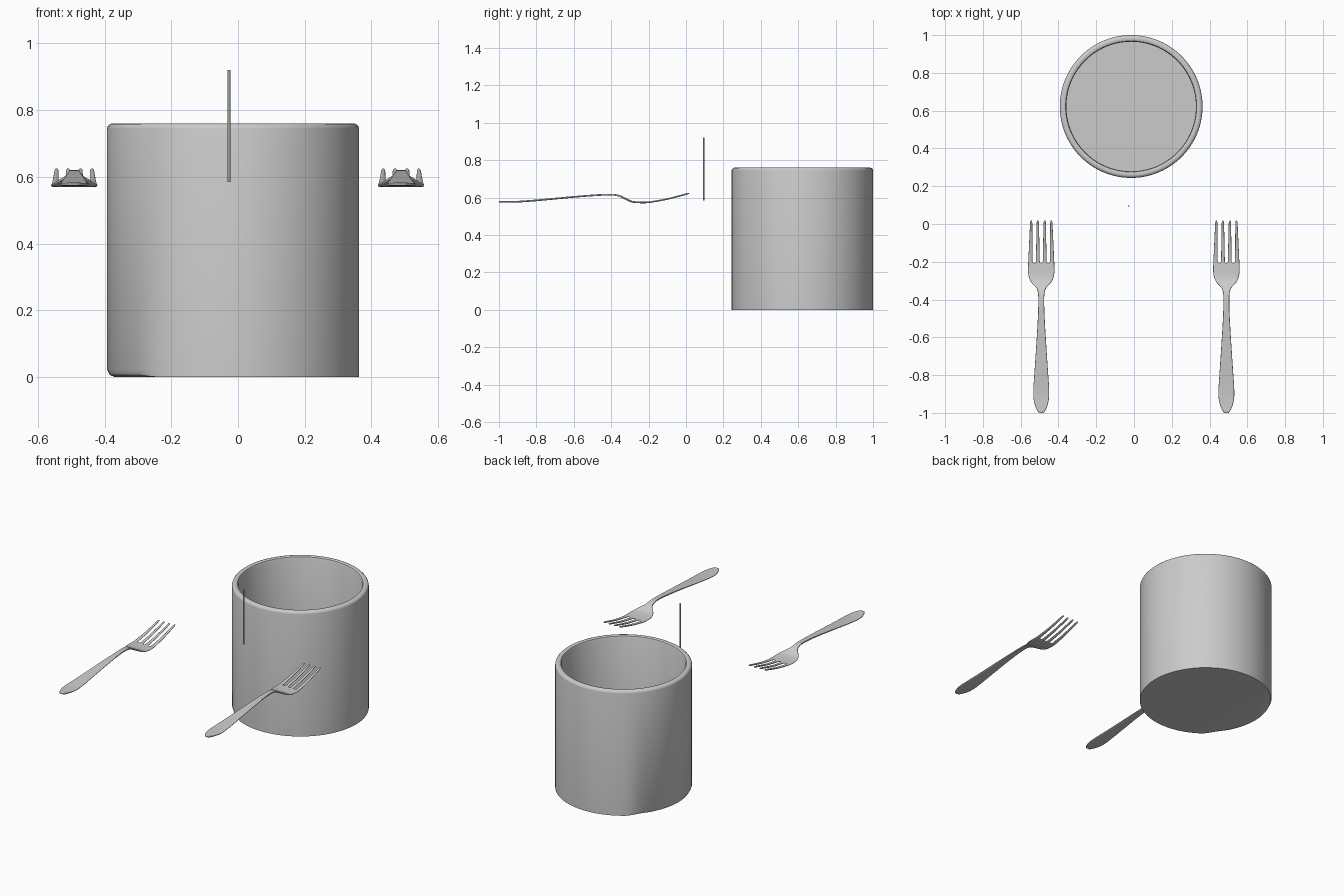
import bpy, bmesh, math

if "Cube" in bpy.data.objects:
    bpy.data.objects.remove(bpy.data.objects["Cube"])


def make_object(name, bm, angle=40):
    bmesh.ops.recalc_face_normals(bm, faces=bm.faces)
    mesh = bpy.data.meshes.new(name)
    bm.to_mesh(mesh)
    bm.free()
    obj = bpy.data.objects.new(name, mesh)
    bpy.context.collection.objects.link(obj)
    bpy.ops.object.select_all(action='DESELECT')
    obj.select_set(True)
    bpy.context.view_layer.objects.active = obj
    bpy.ops.object.shade_smooth_by_angle(angle=math.radians(angle))
    return obj


def interp(table, y):
    # piecewise linear lookup in (y, value) pairs
    for (y0, a), (y1, b) in zip(table, table[1:]):
        if y <= y1:
            return a + (b - a) * max(0, (y - y0) / (y1 - y0))
    return table[-1][1]


# Cup: hollow lathed wall with rounded lip
R, RI, H = 0.378, 0.343, 0.76
SEG = 96
profile = [(R - 0.022, 0.0), (R, 0.0), (R, 0.022), (R, H - 0.016), (R - 0.002, H - 0.008),
           (R - 0.008, H - 0.002), (R - 0.015, H), (RI + 0.012, H), (RI + 0.004, H - 0.003),
           (RI, H - 0.012), (RI, 0.04)]
bm = bmesh.new()
rings = []
for i, (r, z) in enumerate(profile):
    ring = []
    for s in range(SEG):
        a = 2 * math.pi * s / SEG
        rr, zz = r, z
        if i == 1:  # worn bottom corner on the left side
            wear = min(1, max(0, (math.radians(52) - abs(a - math.pi)) / 0.2))
            rr, zz = r - 0.008 * wear, z + 0.006 * wear
        ring.append(bm.verts.new((-0.015 + rr * math.cos(a), 0.622 + rr * math.sin(a), zz)))
    rings.append(ring)
for a, b in zip(rings, rings[1:]):
    for s in range(SEG):
        t = (s + 1) % SEG
        bm.faces.new((a[s], a[t], b[t], b[s]))
bm.faces.new(rings[0])
bm.faces.new(rings[-1])
make_object("cup", bm)

# Thin upright stick
bm = bmesh.new()
bmesh.ops.create_cone(bm, cap_ends=True, segments=12, radius1=0.004, radius2=0.004, depth=0.335)
bmesh.ops.translate(bm, verts=bm.verts, vec=(-0.027, 0.095, 0.7525))
make_object("stick", bm)

# Fork outline (half width) and side curve (height) along y
width = [(-1.002, 0.012), (-0.985, 0.024), (-0.95, 0.038), (-0.91, 0.044), (-0.86, 0.042),
         (-0.75, 0.034), (-0.6, 0.024), (-0.48, 0.017), (-0.4, 0.015), (-0.36, 0.017),
         (-0.335, 0.026), (-0.318, 0.047), (-0.295, 0.063), (-0.265, 0.071), (-0.235, 0.071),
         (-0.205, 0.070)]
height = [(-1.002, 0.578), (-0.9, 0.577), (-0.8, 0.584), (-0.7, 0.594), (-0.6, 0.604),
          (-0.5, 0.612), (-0.4, 0.617), (-0.36, 0.612), (-0.32, 0.592), (-0.295, 0.578),
          (-0.25, 0.573), (-0.2, 0.574), (-0.1, 0.591), (0.022, 0.624)]
root = [-0.070, -0.045, -0.029, -0.007, 0.007, 0.029, 0.045, 0.070]
tip = [-0.059, -0.047, -0.025, -0.012, 0.012, 0.025, 0.047, 0.059]
tine_y = [-0.195, -0.16, -0.11, -0.06, -0.01, 0.022]


def fork(name, cx):
    bm = bmesh.new()
    rows = []
    for y, w in width:
        z = interp(height, y)
        rows.append([bm.verts.new((cx + x / root[-1] * w, y, z)) for x in root])
    for y in tine_y:
        t = (y + 0.205) / 0.227
        z = interp(height, y)
        rows.append([bm.verts.new((cx + a + (b - a) * t, y, z)) for a, b in zip(root, tip)])
    for j in range(len(rows) - 1):
        # past the root only the four tines continue
        cols = range(7) if j < len(width) - 1 else range(0, 7, 2)
        for i in cols:
            bm.faces.new((rows[j][i], rows[j][i + 1], rows[j + 1][i + 1], rows[j + 1][i]))
    obj = make_object(name, bm, 60)
    solid = obj.modifiers.new("thickness", 'SOLIDIFY')
    solid.thickness = 0.009
    solid.offset = 0
    sub = obj.modifiers.new("smooth", 'SUBSURF')
    sub.levels = sub.render_levels = 2


for name, cx in (("left_fork", -0.491), ("right_fork", 0.489)):
    fork(name, cx)
